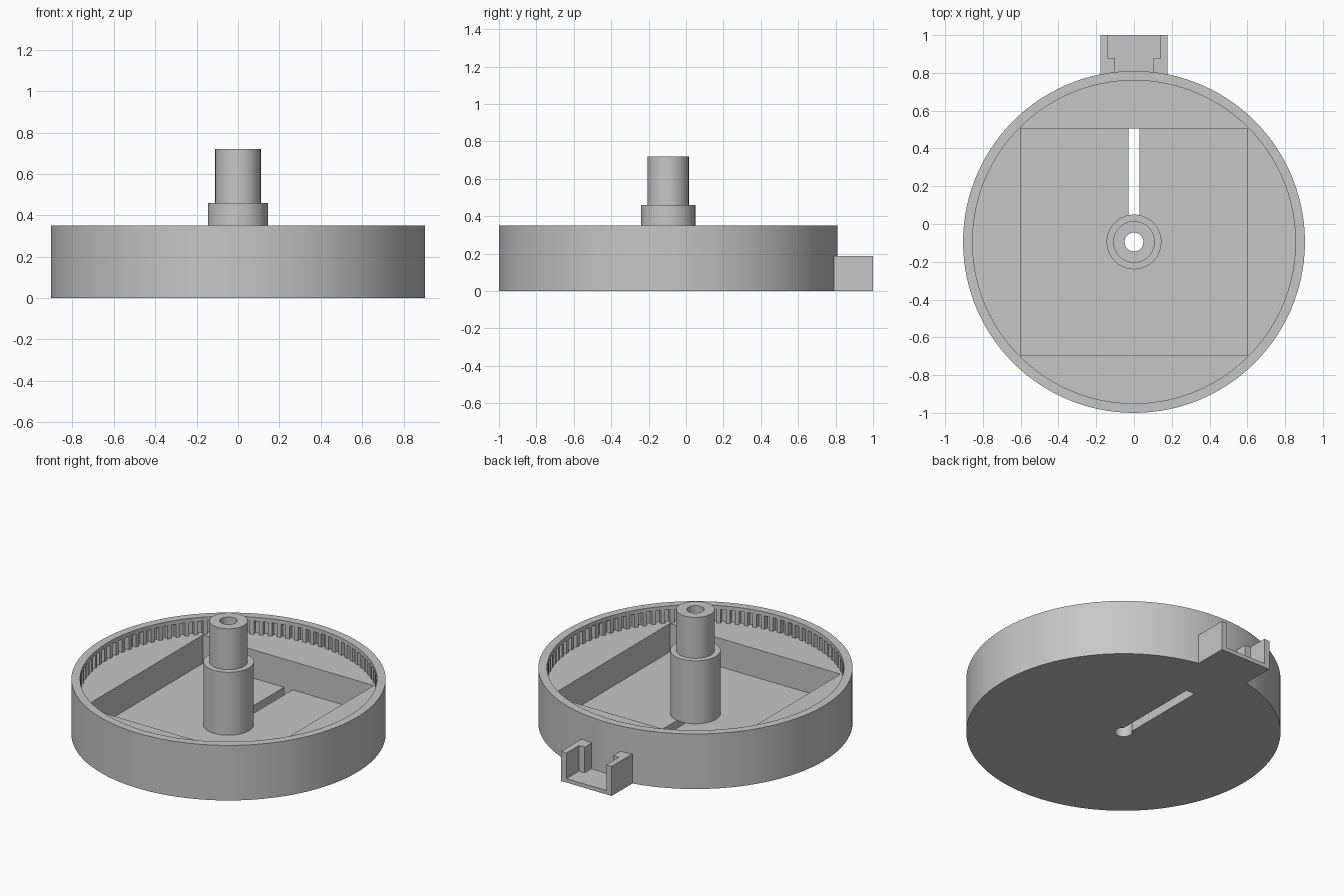
import bpy, bmesh, math

cube = bpy.data.objects.get("Cube")
if cube:
    bpy.data.objects.remove(cube, do_unlink=True)

CY = -0.095          # y of the drum axis
R_OUT, R_IN = 0.905, 0.855
H, LEDGE, FLOOR = 0.35, 0.24, 0.06

grey = bpy.data.materials.new("plain grey")
grey.use_nodes = True
colour = (0.57, 0.57, 0.57, 1)
grey.diffuse_color = colour
grey.node_tree.nodes["Principled BSDF"].inputs["Base Color"].default_value = colour


def finish(name, bm):
    bmesh.ops.recalc_face_normals(bm, faces=bm.faces)
    mesh = bpy.data.meshes.new(name)
    bm.to_mesh(mesh)
    bm.free()
    obj = bpy.data.objects.new(name, mesh)
    bpy.context.collection.objects.link(obj)
    mesh.materials.append(grey)
    return obj


def prism(name, points, z0, z1):
    """Extrude a flat outline upward."""
    bm = bmesh.new()
    face = bm.faces.new([bm.verts.new((x, y, z0)) for x, y in points])
    top = bmesh.ops.extrude_face_region(bm, geom=[face])["geom"]
    verts = [v for v in top if isinstance(v, bmesh.types.BMVert)]
    bmesh.ops.translate(bm, verts=verts, vec=(0, 0, z1 - z0))
    return finish(name, bm)


def polar(r, a):
    return (r * math.cos(a), CY + r * math.sin(a))


def circle(r, n=120):
    return [polar(r, 2 * math.pi * i / n) for i in range(n)]


def rect(x0, x1, y0, y1):
    return [(x0, y0), (x1, y0), (x1, y1), (x0, y1)]


def select_only(obj):
    bpy.ops.object.select_all(action="DESELECT")
    obj.select_set(True)
    bpy.context.view_layer.objects.active = obj


def cut(target, cutter):
    mod = target.modifiers.new("cut", "BOOLEAN")
    mod.operation, mod.solver, mod.object = "DIFFERENCE", "EXACT", cutter
    select_only(target)
    bpy.ops.object.modifier_apply(modifier=mod.name)
    bpy.data.objects.remove(cutter, do_unlink=True)


def smooth(obj):
    select_only(obj)
    bpy.ops.object.shade_smooth_by_angle(angle=math.radians(25))


# Drum with an inner ring of teeth under a plain lip
drum = prism("drum", circle(R_OUT), 0, H)
TEETH = 100
step = 2 * math.pi / TEETH
ring = []
for i in range(TEETH):
    for r, f in ((R_IN, 0), (R_IN, 0.45), (0.882, 0.52), (0.882, 0.93)):
        ring.append(polar(r, (i + f) * step))
cut(drum, prism("tooth_cutter", ring, LEDGE, 0.325))
cut(drum, prism("mouth_cutter", circle(R_IN), 0.30, H + 0.1))

# Square pocket, axle hole and radial slot
cut(drum, prism("pocket_cutter", rect(-0.6, 0.6, CY - 0.6, CY + 0.6), FLOOR, 0.3))
cut(drum, prism("hole_cutter", circle(0.05, 48), -0.1, 0.2))
cut(drum, prism("slot_cutter", rect(-0.03, 0.03, CY, CY + 0.6), -0.1, FLOOR + 0.03))
smooth(drum)

# Stepped hollow post
bm = bmesh.new()
profile = [(0.05, FLOOR), (0.145, FLOOR), (0.145, 0.46),
           (0.11, 0.46), (0.11, 0.72), (0.05, 0.72)]
verts = [bm.verts.new((r, CY, z)) for r, z in profile]
edges = [bm.edges.new((verts[i - 1], verts[i])) for i in range(len(verts))]
bmesh.ops.spin(bm, geom=verts + edges, cent=(0, CY, 0), axis=(0, 0, 1),
               angle=2 * math.pi, steps=64, use_duplicate=False)
bmesh.ops.remove_doubles(bm, verts=bm.verts, dist=0.0005)
smooth(finish("post", bm))

# Rear bracket: base plate and two stepped side walls
prism("bracket_base", rect(-0.178, 0.178, 0.79, 1.0), 0, 0.025)
wall = [(0.178, 0.79), (0.178, 1.0), (0.14, 1.0), (0.14, 0.875), (0.1, 0.875), (0.1, 0.79)]
for side, s in (("left", 1), ("right", -1)):
    prism("bracket_wall_" + side, [(s * x, y) for x, y in wall], 0.025, 0.188)
